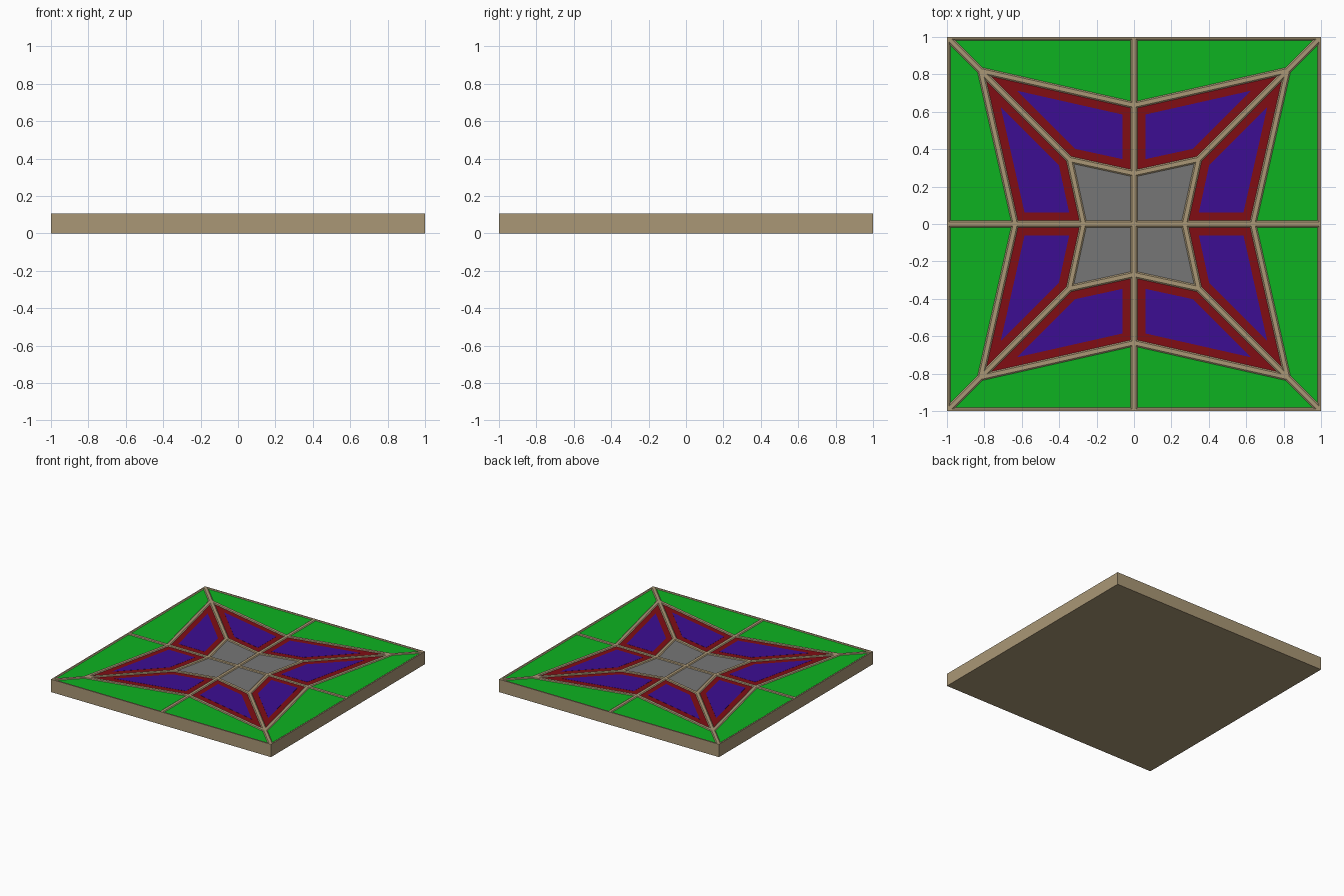
import bpy, bmesh
from mathutils import Vector
from mathutils.geometry import intersect_line_line_2d, normal

if "Cube" in bpy.data.objects:
    bpy.data.objects.remove(bpy.data.objects["Cube"])

TOP, PANEL, POCKET = 0.105, 0.100, 0.090
CAME = 0.018      # half width of the strips between panels
FLAT = 0.011      # half width of their flat crown
RIM = 0.044       # width of the red rim


def material(name, rgb):
    m = bpy.data.materials.new(name)
    m.diffuse_color = (*rgb, 1)
    m.use_nodes = True
    m.node_tree.nodes["Principled BSDF"].inputs["Base Color"].default_value = m.diffuse_color
    return m


TAN = material("tan", (0.40, 0.31, 0.18))
GREEN = material("green", (0.004, 0.45, 0.015))
RED = material("red", (0.22, 0.004, 0.007))
BLUE = material("violet", (0.045, 0.004, 0.29))
GREY = material("grey", (0.18, 0.18, 0.18))


def inset(poly, d):
    """Move every edge of a counter-clockwise convex polygon inwards by d."""
    n = len(poly)
    lines = []
    for i in range(n):
        a, b = Vector(poly[i]), Vector(poly[(i + 1) % n])
        t = (b - a).normalized()
        lines.append((a + Vector((-t.y, t.x)) * d, t))
    out = []
    for i in range(n):
        (p, t), (q, u) = lines[i - 1], lines[i]
        w = q - p
        s = (w.x * u.y - w.y * u.x) / (t.x * u.y - t.y * u.x)
        out.append(tuple(p + t * s))
    return out


def mirrored(poly, swap):
    """Copies of a cell in all four quadrants, also across the diagonal if swap."""
    result = []
    for flip in ((False, True) if swap else (False,)):
        base = [(y, x) for x, y in poly] if flip else poly
        for sx in (1, -1):
            for sy in (1, -1):
                p = [(x * sx, y * sy) for x, y in base]
                area = sum(p[i - 1][0] * p[i][1] - p[i][0] * p[i - 1][1]
                           for i in range(len(p)))
                result.append(p if area > 0 else p[::-1])
    return result


def finish(name, bm, mat):
    bmesh.ops.recalc_face_normals(bm, faces=bm.faces)
    me = bpy.data.meshes.new(name)
    bm.to_mesh(me)
    bm.free()
    me.materials.append(mat)
    bpy.context.collection.objects.link(bpy.data.objects.new(name, me))


def panels(name, polys, z0, z1, mat):
    bm = bmesh.new()
    for poly in polys:
        lo = [bm.verts.new((x, y, z0)) for x, y in poly]
        hi = [bm.verts.new((x, y, z1)) for x, y in poly]
        bm.faces.new(lo[::-1])
        bm.faces.new(hi)
        for i in range(len(poly)):
            bm.faces.new((lo[i - 1], lo[i], hi[i], hi[i - 1]))
    finish(name, bm, mat)


# Cells of the pattern, outlined by strip centre lines in one quadrant
inner, outer = (0.345, 0.345), (0.82, 0.82)
centre = mirrored([(0, 0), (0.27, 0), inner, (0, 0.27)], False)
star = mirrored([(0, 0.27), inner, outer, (0, 0.635)], True)
field = mirrored([(0, 0.635), outer, (1, 1), (0, 1)], True)

# Slab with raised bevelled strips around shallow pockets
bm = bmesh.new()
for cell in centre + star + field:
    rings = [[bm.verts.new((x, y, z)) for x, y in p] for p, z in (
        (cell, TOP), (inset(cell, FLAT), TOP),
        (inset(cell, CAME), PANEL), (inset(cell, CAME), POCKET))]
    for a, b in zip(rings, rings[1:]):
        for i in range(len(cell)):
            bm.faces.new((a[i - 1], a[i], b[i], b[i - 1]))
    bm.faces.new(rings[-1])
bmesh.ops.remove_doubles(bm, verts=bm.verts, dist=1e-5)
rim = [e for e in bm.edges if e.is_boundary]
geom = bmesh.ops.extrude_edge_only(bm, edges=rim)["geom"]
for v in geom:
    if isinstance(v, bmesh.types.BMVert):
        v.co.z = 0
bmesh.ops.edgeloop_fill(bm, edges=[e for e in geom if isinstance(e, bmesh.types.BMEdge)
                                   and e.is_boundary])
finish("tile_slab", bm, TAN)

# Coloured panels set into the pockets
panels("centre_panels", [inset(c, CAME) for c in centre], POCKET, PANEL, GREY)
panels("field_panels", [inset(c, CAME) for c in field], POCKET, PANEL, GREEN)
panels("star_rims", [inset(c, CAME) for c in star], POCKET, PANEL, RED)
panels("star_panels", [inset(c, CAME + RIM) for c in star], PANEL - 0.002, PANEL + 0.001, BLUE)
